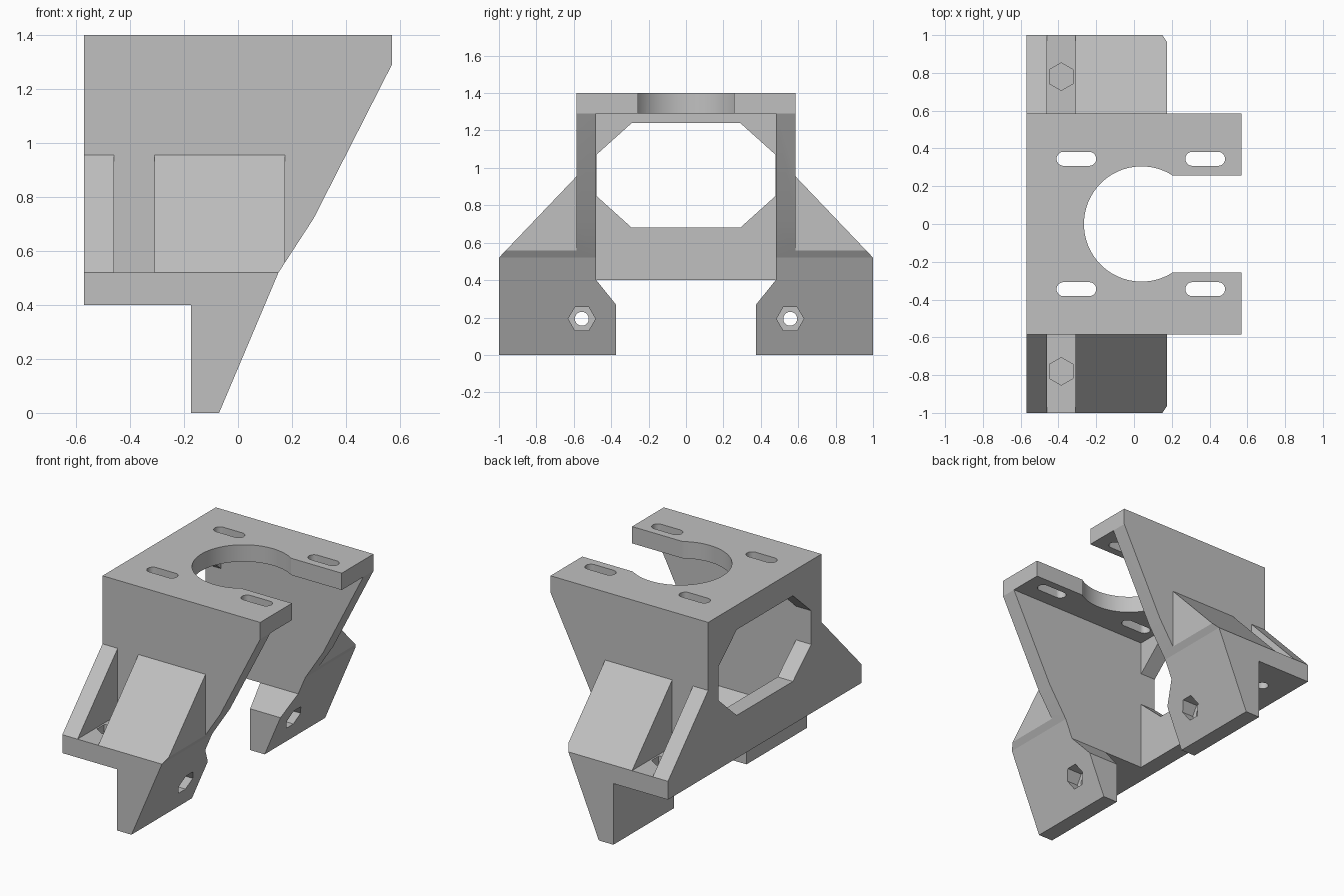
import bpy, bmesh, math
from mathutils import Vector

if "Cube" in bpy.data.objects:
    bpy.data.objects.remove(bpy.data.objects["Cube"], do_unlink=True)

grey = bpy.data.materials.new("plain_grey")
grey.use_nodes = True
colour = (0.53, 0.53, 0.53, 1)
grey.diffuse_color = colour
grey.node_tree.nodes["Principled BSDF"].inputs["Base Color"].default_value = colour


def prism(name, outline, axis, low, high):
    """Extrude a 2D outline along one axis; the other two axes keep x, y, z order."""
    def place(a, b, depth):
        point = [a, b]
        point.insert("xyz".index(axis), depth)
        return point

    bm = bmesh.new()
    base = bm.faces.new([bm.verts.new(place(a, b, low)) for a, b in outline])
    grown = bmesh.ops.extrude_face_region(bm, geom=[base])["geom"]
    moved = [g for g in grown if isinstance(g, bmesh.types.BMVert)]
    bmesh.ops.translate(bm, verts=moved, vec=Vector(place(0, 0, high - low)))
    bmesh.ops.recalc_face_normals(bm, faces=bm.faces)
    mesh = bpy.data.meshes.new(name)
    bm.to_mesh(mesh)
    bm.free()
    mesh.materials.append(grey)
    obj = bpy.data.objects.new(name, mesh)
    bpy.context.collection.objects.link(obj)
    return obj


def rect(a0, a1, b0, b1):
    return [(a0, b0), (a1, b0), (a1, b1), (a0, b1)]


def ring(a, b, radius, sides, turn=0):
    return [(a + radius * math.cos(turn + math.tau * i / sides),
             b + radius * math.sin(turn + math.tau * i / sides)) for i in range(sides)]


def slot(a, b, half, radius, steps=32):
    """Rounded slot, long along the first coordinate."""
    points = []
    for side in (1, -1):
        for i in range(steps + 1):
            t = math.pi * (i / steps - 0.5)
            points.append((a + side * (half + radius * math.cos(t)),
                           b + side * radius * math.sin(t)))
    return points


def combine(target, tool, operation="DIFFERENCE"):
    mod = target.modifiers.new("join", "BOOLEAN")
    mod.operation = operation
    mod.solver = "EXACT"
    mod.object = tool
    bpy.context.view_layer.objects.active = target
    bpy.ops.object.modifier_apply(modifier=mod.name)
    bpy.data.objects.remove(tool, do_unlink=True)


# Body: side profile crossed with the end section (top, walls, flanges, feet)
side_profile = [(-0.57, 1.4), (0.57, 1.4), (0.57, 1.29), (0.28, 0.72), (0.15, 0.52),
                (-0.07, 0), (-0.175, 0), (-0.175, 0.4), (-0.57, 0.4)]
half = [(0.48, 1.29), (0.48, 0.4), (0.375, 0.27), (0.375, 0),
        (1, 0), (1, 0.52), (0.585, 0.955), (0.585, 1.4)]
section = half + [(-y, z) for y, z in reversed(half)]
bracket = prism("mounting_bracket", side_profile, "y", -1.1, 1.1)
combine(bracket, prism("end_section", section, "x", -0.8, 0.8), "INTERSECT")

# Rear plate with its eight-sided window
combine(bracket, prism("rear_plate", rect(-0.53, 0.53, 0.4, 1.35), "x", -0.57, -0.46), "UNION")
corner = [(0.479, 0.85), (0.479, 1.07), (0.29, 1.24)]
window = [(0.29, 0.68)] + corner
window += [(-y, z) for y, z in reversed(window)]
combine(bracket, prism("window", window, "x", -0.7, -0.4))

# Round opening in the top plate and its open throat
combine(bracket, prism("round_opening", ring(0.04, 0, 0.305, 96), "z", 1.2, 1.5))
combine(bracket, prism("throat", rect(0.1, 0.7, -0.257, 0.257), "z", 1.2, 1.5))

for s in (1, -1):
    def across(y0, y1):
        return min(s * y0, s * y1), max(s * y0, s * y1)

    # Adjustment slots in the top plate
    for x in (-0.305, 0.377):
        combine(bracket, prism("slot", slot(x, s * 0.345, 0.068, 0.037), "z", 1.2, 1.5))
    # Trim the gusset front, then cut the groove between the gussets
    combine(bracket, prism("gusset_trim", rect(0.175, 0.8, *across(0.585, 1.2)), "z", 0.3, 1.2))
    combine(bracket, prism("groove", rect(-0.46, -0.31, *across(0.585, 1.2)), "z", 0.52, 1.2))
    # Flange nut pocket above and bolt hole below, with a thin web between
    nut = ring(-0.385, s * 0.78, 0.073, 6, math.pi / 2)
    combine(bracket, prism("flange_nut", nut, "z", 0.46, 0.6))
    combine(bracket, prism("flange_bolt", ring(-0.385, s * 0.78, 0.037, 64), "z", 0.3, 0.453))
    # Foot nut pocket and through hole
    combine(bracket, prism("foot_nut", ring(s * 0.557, 0.193, 0.073, 6), "x", -0.07, 0.3))
    combine(bracket, prism("foot_bolt", ring(s * 0.557, 0.193, 0.037, 64), "x", -0.3, 0.3))

# One material slot, smooth bores, crisp edges
bracket.data.materials.clear()
bracket.data.materials.append(grey)
for face in bracket.data.polygons:
    face.material_index = 0
bpy.ops.object.select_all(action="DESELECT")
bracket.select_set(True)
bpy.context.view_layer.objects.active = bracket
bpy.ops.object.shade_smooth_by_angle(angle=math.radians(8))
